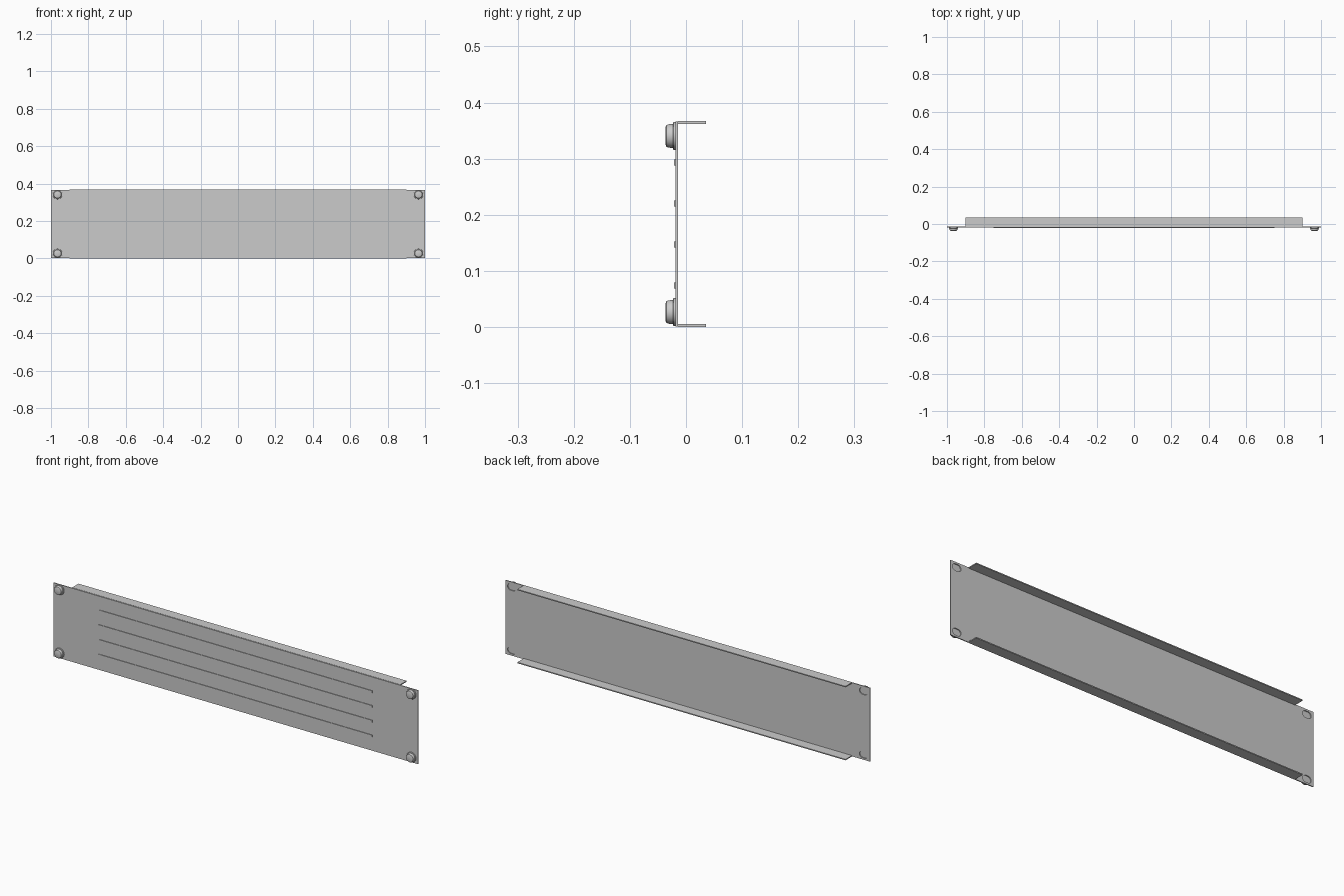
import bpy, bmesh, math
from mathutils import Matrix

if "Cube" in bpy.data.objects:
    bpy.data.objects.remove(bpy.data.objects["Cube"])

H = 0.367                       # overall height
Y_FRONT, Y_BACK = -0.0185, -0.0140
HOLE_X, HOLE_Z = 0.965, 0.0265


def finish(bm, name):
    bmesh.ops.recalc_face_normals(bm, faces=bm.faces)
    me = bpy.data.meshes.new(name)
    bm.to_mesh(me)
    bm.free()
    ob = bpy.data.objects.new(name, me)
    bpy.context.collection.objects.link(ob)
    return ob


def box(name, x0, x1, y0, y1, z0, z1):
    bm = bmesh.new()
    bmesh.ops.create_cube(bm, size=1)
    for v in bm.verts:
        v.co = ((x0, x1)[v.co.x > 0], (y0, y1)[v.co.y > 0], (z0, z1)[v.co.z > 0])
    return finish(bm, name)


def slot_cutter(name, cx, cz, half, r, n=12):
    # horizontal rounded slot, extruded through the panel
    bm = bmesh.new()
    pts = []
    for side in (1, -1):
        for i in range(n + 1):
            a = side * math.pi / 2 * 1 - math.pi * i / n
            pts.append((cx + side * (half - r) + abs(r) * math.cos(a), cz + r * math.sin(a))
                       if side == 1 else
                       (cx - (half - r) + r * math.cos(a), cz + r * math.sin(a)))
    face = bm.faces.new([bm.verts.new((x, -0.05, z)) for x, z in pts])
    ext = bmesh.ops.extrude_face_region(bm, geom=[face])["geom"]
    bmesh.ops.translate(bm, vec=(0, 0.1, 0),
                        verts=[v for v in ext if isinstance(v, bmesh.types.BMVert)])
    ob = finish(bm, name)
    ob.hide_render = True
    return ob


def lathe(name, profile, cx, cz, n=32):
    # profile of (radius, y) spun about the y axis
    bm = bmesh.new()
    vs = [bm.verts.new((r, y, 0)) for r, y in profile]
    es = [bm.edges.new(p) for p in zip(vs, vs[1:])]
    bmesh.ops.spin(bm, geom=vs + es, cent=(0, 0, 0), axis=(0, 1, 0),
                   angle=2 * math.pi, steps=n, use_duplicate=False)
    bmesh.ops.remove_doubles(bm, verts=bm.verts, dist=1e-5)
    bm.transform(Matrix.Translation((cx, 0, cz)))
    ob = finish(bm, name)
    bpy.ops.object.select_all(action='DESELECT')
    ob.select_set(True)
    bpy.context.view_layer.objects.active = ob
    bpy.ops.object.shade_smooth_by_angle(angle=math.radians(35))
    return ob


# face plate
panel = box("panel", -1, 1, Y_FRONT, Y_BACK, 0.001, H - 0.001)

# folded top and bottom flanges
box("bottom_flange", -0.9, 0.9, Y_BACK, 0.036, 0, 0.005)
box("top_flange", -0.9, 0.9, Y_BACK, 0.036, H - 0.005, H)

# raised horizontal ribs
for i in range(4):
    z = H / 2 + (i - 1.5) * 0.0732
    box(f"rib_{i + 1}", -0.75, 0.75, -0.0215, Y_FRONT + 0.0005, z - 0.0055, z + 0.0055)

# corner slots with washer and domed screw head
washer = [(0, Y_FRONT), (0.025, Y_FRONT), (0.025, -0.0220), (0.024, -0.0230), (0, -0.0230)]
head = [(0, -0.0225), (0.0215, -0.0225), (0.0215, -0.0270), (0.0205, -0.0320),
        (0.0190, -0.0350), (0.0160, -0.0363), (0, -0.0365)]
for sx in (-1, 1):
    for label, z in (("lower", HOLE_Z), ("upper", H - HOLE_Z)):
        tag = f"{label}_{'left' if sx < 0 else 'right'}"
        cutter = slot_cutter("slot_cutter_" + tag, sx * HOLE_X, z, 0.0235, 0.0165)
        mod = panel.modifiers.new("slot", 'BOOLEAN')
        mod.operation, mod.solver, mod.object = 'DIFFERENCE', 'EXACT', cutter
        bpy.context.view_layer.objects.active = panel
        bpy.ops.object.modifier_apply(modifier=mod.name)
        bpy.data.objects.remove(cutter)
        lathe("washer_" + tag, washer, sx * HOLE_X, z)
        lathe("screw_head_" + tag, head, sx * HOLE_X, z)
